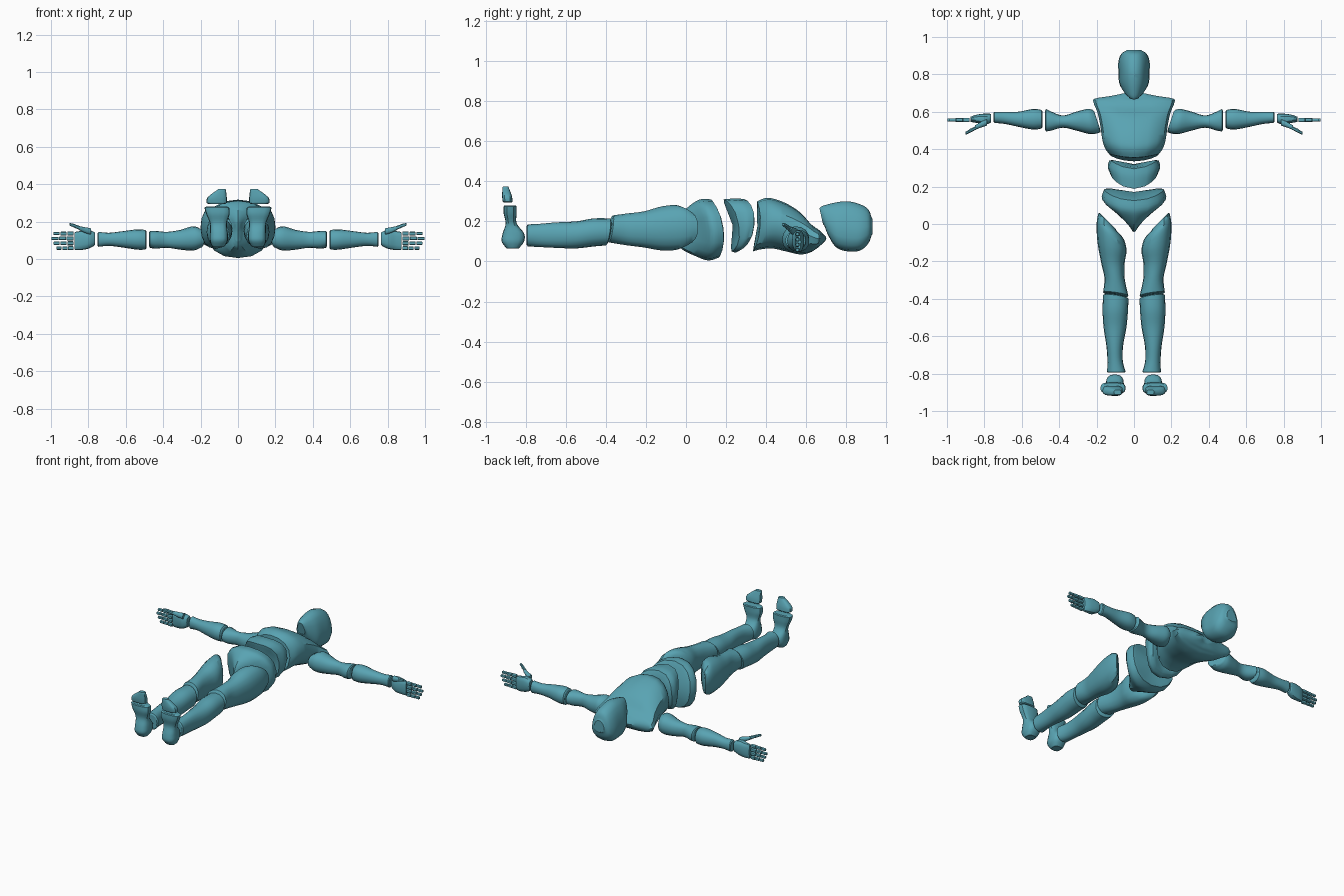
import bpy
import bmesh
import math
from mathutils import Vector

old_cube = bpy.data.objects.get("Cube")
if old_cube:
    bpy.data.objects.remove(old_cube, do_unlink=True)

teal = bpy.data.materials.new("teal")
teal.use_nodes = True
teal_colour = (0.10, 0.37, 0.45, 1)
teal.diffuse_color = teal_colour
teal.node_tree.nodes["Principled BSDF"].inputs["Base Color"].default_value = teal_colour

# Each axis maps (along, across, depth) to x, y, z
AXES = {
    "x": lambda s, a, b: Vector((s, a, b)),
    "y": lambda s, a, b: Vector((a, s, b)),
    "z": lambda s, a, b: Vector((a, b, s)),
}


def smooth_sections(sections, steps):
    """Catmull-Rom interpolation between the given cross-sections."""
    result = []
    last = len(sections) - 1
    for i in range(last):
        before, start = sections[max(i - 1, 0)], sections[i]
        end, after = sections[i + 1], sections[min(i + 2, last)]
        for k in range(steps):
            t = k / steps
            result.append([
                q + t * ((r - p) + t * (2 * p - 5 * q + 4 * r - o + t * (3 * (q - r) + o - p))) / 2
                for p, q, r, o in zip(before, start, end, after)
            ])
    result.append(list(sections[last]))
    return result


def cross_section(section, square, sag, taper, sides):
    """Closed ring: along, across min/max, depth min/max, end tilt across and in depth."""
    s, a_min, a_max, b_min, b_max, tilt_a, tilt_b = section
    ring = []
    for i in range(sides):
        angle = math.tau * i / sides
        c, d = math.cos(angle), math.sin(angle)
        c = math.copysign(abs(c) ** (2 / square), c)
        d = math.copysign(abs(d) ** (2 / square), d)
        along = s + tilt_a * c + tilt_b * d + sag * c * c
        across = (a_min + a_max) / 2 + (a_max - a_min) / 2 * c * (1 - taper * d)
        depth = (b_min + b_max) / 2 + (b_max - b_min) / 2 * d
        ring.append((along, across, depth))
    return ring


def loft(name, axis, sections, square=2.4, sag=0, taper=0, sides=16, steps=4, rim=0.5, mirror=1):
    """Solid body through cross-sections written in hundredths of a unit."""
    full = [tuple(sec) + (0,) * (7 - len(sec)) for sec in sections]
    rings = [cross_section(sec, square, sag, taper, sides) for sec in smooth_sections(full, steps)]

    # Softened rims close both ends
    direction = math.copysign(rim, full[-1][0] - full[0][0])

    def rim_ring(ring, shift):
        middle = [sum(p[k] for p in ring) / sides for k in range(3)]
        inner = [[m + (v - m) * 0.86 for v, m in zip(p, middle)] for p in ring]
        return [(p[0] + shift, p[1], p[2]) for p in inner]

    rings = [rim_ring(rings[0], -direction)] + rings + [rim_ring(rings[-1], direction)]

    bm = bmesh.new()
    rows = []
    for ring in rings:
        row = []
        for point in ring:
            position = AXES[axis](*point) / 100
            position.x *= mirror
            row.append(bm.verts.new(position))
        rows.append(row)
    for lower, upper in zip(rows, rows[1:]):
        for i in range(sides):
            j = (i + 1) % sides
            bm.faces.new((lower[i], lower[j], upper[j], upper[i]))
    for row in (rows[0], rows[-1]):
        centre = bm.verts.new(sum((v.co for v in row), Vector()) / sides)
        for i in range(sides):
            bm.faces.new((row[i], row[(i + 1) % sides], centre))
    bmesh.ops.recalc_face_normals(bm, faces=bm.faces)

    mesh = bpy.data.meshes.new(name)
    bm.to_mesh(mesh)
    bm.free()
    mesh.materials.append(teal)
    obj = bpy.data.objects.new(name, mesh)
    bpy.context.collection.objects.link(obj)
    bpy.ops.object.select_all(action="DESELECT")
    obj.select_set(True)
    bpy.context.view_layer.objects.active = obj
    bpy.ops.object.shade_smooth_by_angle(angle=math.radians(32))
    return obj


def central(name, sections, **options):
    """Body part on the centre line: along, half width, depth min/max, depth tilt."""
    full = [(s, -w, w, lo, hi, 0, tilt) for s, w, lo, hi, tilt in sections]
    return loft(name, "y", full, **options)


def pair(name, axis, sections, **options):
    """Matching left and right limb parts."""
    for side, mirror in (("left", 1), ("right", -1)):
        loft(side + "_" + name, axis, sections, mirror=mirror, **options)


# Head and trunk
central("head", [
    (68, 3, 18, 27, -1), (70, 5, 13, 28, -1), (75, 7.5, 7, 29.5, 0),
    (81, 8, 5, 30, 0), (87, 8, 5.5, 28.5, 0), (91, 6.5, 9, 26, 0), (92.6, 4.2, 13, 22, 0),
], taper=0.25)
central("chest", [
    (34.5, 13, 5, 30, 1), (38, 15.5, 6, 31.5, 1), (43, 17, 6.5, 31.5, 0), (50, 18, 5, 29, 0),
    (57, 19.5, 3.5, 24.5, 0), (62, 21.5, 4.5, 19, 0), (64.5, 21, 6, 17, 0),
    (66, 12, 7, 16, 0), (67.5, 5, 9, 14, 0),
], sag=2.5, square=2.2, rim=0.2)
central("abdomen", [
    (20.8, 12.5, 5, 31, -2), (25, 14, 4.5, 31.5, 0), (28.5, 13.2, 6, 31, 1),
], sag=5.5, square=2.6)
central("pelvis", [
    (-4.2, 2.5, 9, 20, 0), (-2, 5, 6, 24, 0), (3, 10.5, 3, 28, -1),
    (9, 17, 0.5, 31, -2), (14.5, 16, 2, 31, -2),
], sag=4, square=2.3)

# Legs
pair("thigh", "y", [
    (1, 9, 19, 9, 25, 5, 0), (-4, 5.5, 20, 6, 28, 4, 0), (-12, 4, 19.5, 5.5, 27.5, 2, 0),
    (-21, 5, 17.5, 7, 25, 0, 0), (-29, 5, 15.8, 8, 24, 0, 0), (-37.5, 3, 16.5, 9.5, 23, 1, 1),
], square=2.2)
pair("shin", "y", [
    (-39, 3, 16.5, 8, 21.5, 1, 1), (-46, 3.2, 16.8, 7.5, 21.5, 0, 0), (-55, 4, 16.3, 6.5, 20, 0, 0),
    (-65, 5.8, 14.8, 6.8, 19.5, 0, 0), (-73, 6, 14.2, 7.2, 18.8, 0, 0), (-79, 4.5, 14.4, 7.5, 18.5, 0, 0),
], square=2.2)
pair("foot", "z", [
    (7, 7, 14, -90, -83), (10, 5.5, 15, -92, -80.8), (14, 5.5, 15, -91.5, -80.8),
    (19, 6, 15, -90, -84.5), (24, 4.5, 17, -91, -84.5), (27.5, 4.7, 18, -91, -84.5),
], square=2.7)
pair("toes", "z", [
    (30, 6, 16.8, -91.5, -86.5), (33, 6, 16.2, -91.8, -87), (37, 6.5, 11, -91.5, -88.5),
], square=3)

# Arms
pair("upper_arm", "x", [
    (20, 49, 61, 6, 16, 2, 0), (24, 48, 61.5, 4.5, 17.5, 1, 0), (31, 50, 60, 5, 15.5),
    (38, 51.5, 58, 6, 14.5), (44, 50, 60, 5.5, 15), (47, 49.5, 61.5, 6, 15),
], square=2.2)
pair("forearm", "x", [
    (49.5, 51, 61, 5, 15.5), (54, 50.5, 61.5, 5, 15.8), (62, 52, 60, 6.2, 14.8),
    (69, 53.5, 60, 7, 14), (74.5, 54, 60, 6.5, 14.5),
], square=2.2)

# Hands, with fingers stacked in height and the thumb angled forward
pair("palm", "x", [
    (77, 54, 59, 7, 14.5), (80, 53, 59, 5.5, 15.5), (84, 54, 58.5, 4.8, 15), (87, 54.5, 57.5, 4.8, 14.5),
], square=2.6)
pair("thumb_base", "x", [(79, 52.5, 56, 13, 16.5), (82, 51.5, 54.5, 14, 17), (84.5, 50.5, 53, 15.3, 17.5)])
pair("thumb_middle", "x", [(85, 50.2, 52.2, 15.6, 17.8), (87.3, 49, 51, 16.6, 18.6)], sides=10)
pair("thumb_tip", "x", [(87.7, 48.8, 50.8, 16.8, 18.8), (89.7, 47.8, 49.4, 17.7, 19.2)], sides=10)

for finger, height, tip in (("index", 13.6, 99), ("middle", 11, 100), ("ring", 8.4, 99), ("little", 5.8, 97.5)):
    length = (tip - 88) / 3
    for joint in range(3):
        start = 88.3 + joint * length
        end = start + length - 1
        r = 1.15 - joint * 0.12
        pair(f"{finger}_finger_{joint + 1}", "x", [
            (start, 55.6 - r, 55.6 + r, height - r, height + r),
            (end, 55.6 - r, 55.6 + r, height - r, height + r),
        ], sides=10, rim=0.3)
